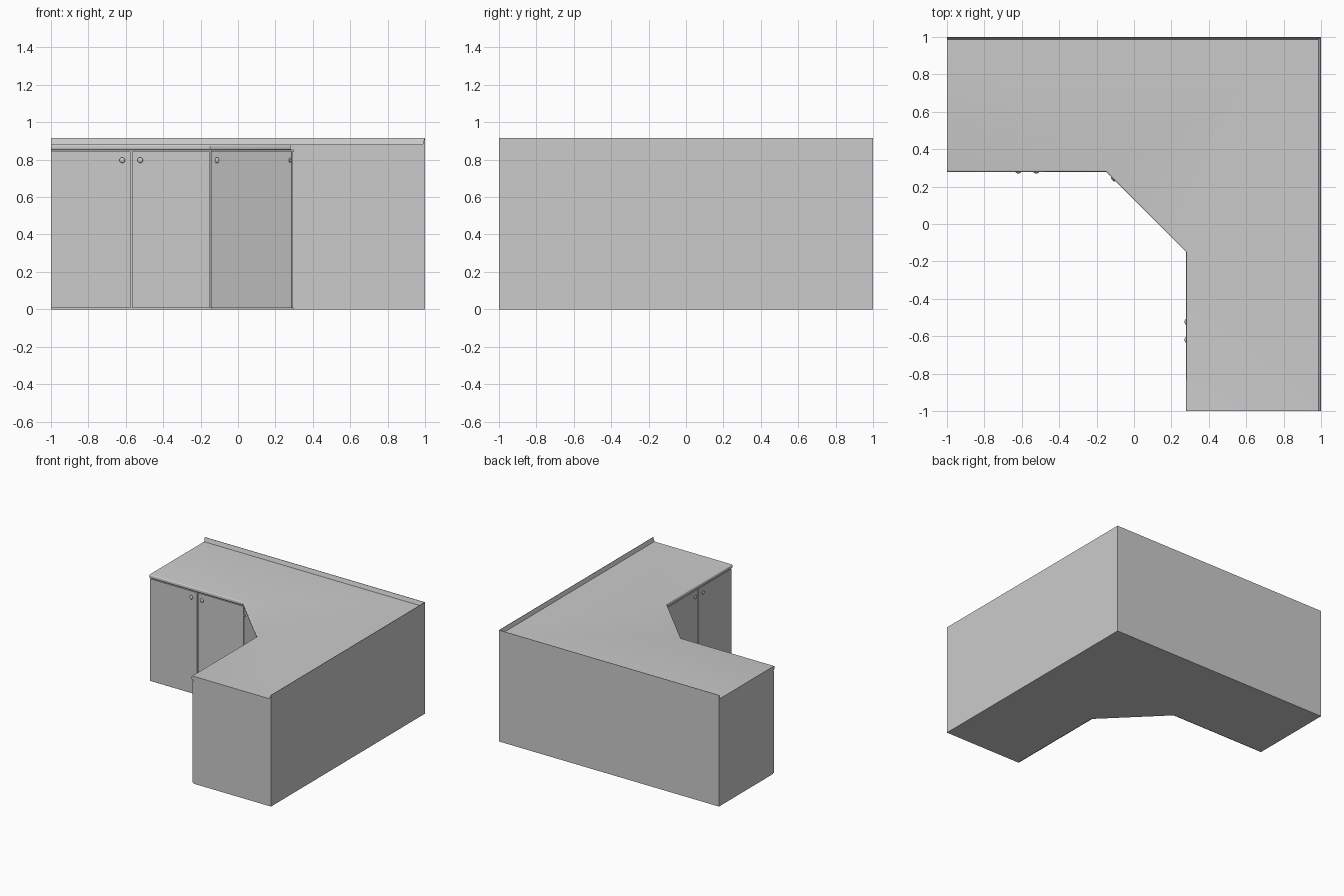
import bpy, bmesh, math
from mathutils import Vector

if "Cube" in bpy.data.objects:
    bpy.data.objects.remove(bpy.data.objects["Cube"])

F, D = 0.279, -0.15          # worktop front line and start of the diagonal
BODY_IN, DOOR_T = 0.019, 0.01  # body setback behind the worktop lip, door thickness
H_BODY, H_TOP, H_SPLASH = 0.851, 0.882, 0.915


def front_line(e):
    """Front outline, left to right, set back by e from the worktop lip."""
    k = D + e * (math.sqrt(2) - 1)
    f = F + e
    return [Vector(p) for p in ((-1, f), (k, f), (f, k), (f, -1))]


def finish(name, bm, smooth=False):
    bmesh.ops.recalc_face_normals(bm, faces=bm.faces)
    me = bpy.data.meshes.new(name)
    bm.to_mesh(me)
    bm.free()
    ob = bpy.data.objects.new(name, me)
    bpy.context.collection.objects.link(ob)
    if smooth:
        bpy.ops.object.select_all(action='DESELECT')
        ob.select_set(True)
        bpy.context.view_layer.objects.active = ob
        bpy.ops.object.shade_smooth_by_angle(angle=math.radians(40))
    return ob


def prism(pts, z0, z1):
    bm = bmesh.new()
    face = bm.faces.new([bm.verts.new((p[0], p[1], z0)) for p in pts])
    ext = bmesh.ops.extrude_face_region(bm, geom=[face], use_keep_orig=True)
    for v in ext['geom']:
        if isinstance(v, bmesh.types.BMVert):
            v.co.z = z1
    return bm


def knob(name, p, n):
    """Small lathed knob at p, pointing along n."""
    prof = [(0.006, -0.002), (0.006, 0.006), (0.013, 0.008),
            (0.015, 0.011), (0.012, 0.015), (0.006, 0.017)]
    quat = n.to_track_quat('Z', 'Y')
    bm = bmesh.new()
    seg = 20
    rings = [[bm.verts.new(p + quat @ Vector((r * math.cos(2 * math.pi * i / seg),
                                              r * math.sin(2 * math.pi * i / seg), h)))
              for i in range(seg)] for r, h in prof]
    for a, b in zip(rings, rings[1:]):
        for i in range(seg):
            j = (i + 1) % seg
            bm.faces.new((a[i], a[j], b[j], b[i]))
    bm.faces.new(rings[0])
    bm.faces.new(rings[-1])
    finish(name, bm, True)


def door(name, a, b, knob_at):
    """Door panel on the body front from a to b, knob_at is its distance from a."""
    d = (b - a).normalized()
    n = Vector((d.y, -d.x))
    finish(name, prism([a, b, b + n * DOOR_T, a + n * DOOR_T], 0.006, 0.844))
    k = a + d * knob_at + n * DOOR_T
    knob(name + "_knob", Vector((k.x, k.y, 0.797)), Vector((n.x, n.y, 0)))


BACK = [(1, -1), (1, 1), (-1, 1)]

# Cabinet body
line = front_line(BODY_IN)
finish("cabinet_body", prism(line + [Vector(p) for p in BACK], 0, H_BODY))

# Worktop with rounded front lip
bm = prism(front_line(0) + [Vector(p) for p in BACK], H_BODY, H_TOP)
lip = []
for e in bm.edges:
    a, b = (v.co for v in e.verts)
    m = (a + b) / 2
    if abs(a.z - b.z) < 1e-6 and all(c.x < F + 0.001 and c.y < F + 0.001 for c in (a, b)):
        lip.append(e)
bmesh.ops.bevel(bm, geom=lip, offset=0.009, segments=4, profile=0.5, affect='EDGES')
finish("worktop", bm, True)

# Sloped upstand along both back edges, mitred at the corner
bm = bmesh.new()
section = [(0, H_TOP), (0.013, H_TOP), (0.003, H_SPLASH), (0, H_SPLASH)]
rings = [[bm.verts.new(f(i, z)) for i, z in section] for f in (
    lambda i, z: (-1, 1 - i, z), lambda i, z: (1 - i, 1 - i, z), lambda i, z: (1 - i, -1, z))]
for a, b in zip(rings, rings[1:]):
    for i in range(4):
        j = (i + 1) % 4
        bm.faces.new((a[i], a[j], b[j], b[i]))
bm.faces.new(rings[0])
bm.faces.new(rings[-1])
finish("upstand", bm)

# Doors: a pair on each wing plus the diagonal corner door
gap = 0.005
for wing, a, b in (("left", line[0], line[1]), ("right", line[2], line[3])):
    d = (b - a).normalized()
    mid = (a + b) / 2
    outer_a, outer_b = (a, b - d * gap * 1.6) if wing == "left" else (a + d * gap * 1.6, b)
    w1 = (mid - d * gap - outer_a).length
    door(wing + "_wing_door_1", outer_a, mid - d * gap, w1 - 0.043)
    door(wing + "_wing_door_2", mid + d * gap, outer_b, 0.043)
d = (line[2] - line[1]).normalized()
door("corner_door", line[1] + d * gap * 1.6, line[2] - d * gap * 1.6, 0.055)
